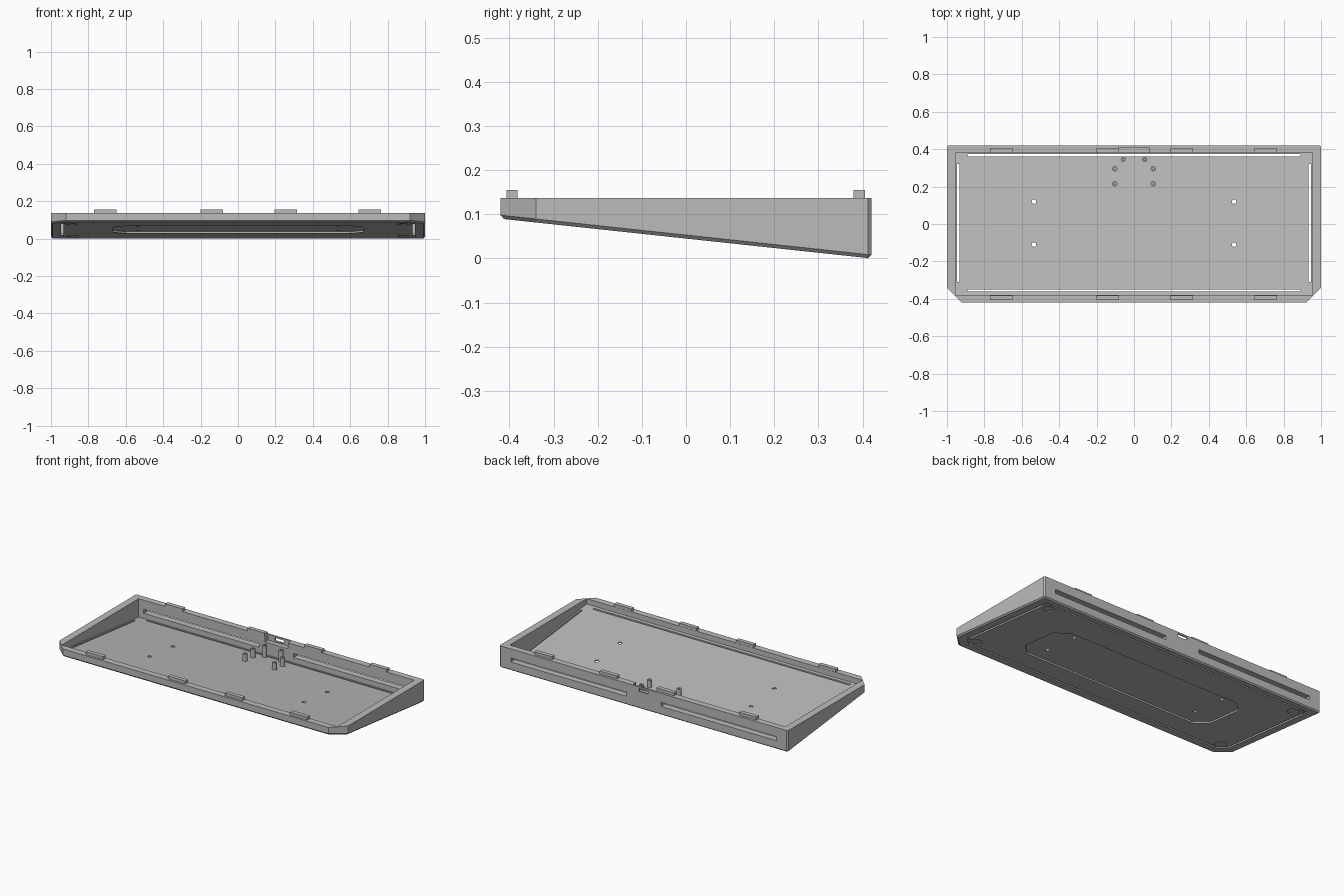
import bpy, bmesh, math

cube = bpy.data.objects.get("Cube")
if cube:
    bpy.data.objects.remove(cube, do_unlink=True)

gray = bpy.data.materials.new("plain gray")
gray.use_nodes = True
GRAY = (0.5, 0.5, 0.5, 1)
gray.diffuse_color = GRAY
gray.node_tree.nodes["Principled BSDF"].inputs["Base Color"].default_value = GRAY

TOP = 0.137      # rim height
FLOOR = 0.018    # floor thickness


def slope(y):
    """Height of the tilted underside."""
    return 0.09 * (0.42 - y) / 0.84


def flat(z):
    return lambda y: z


def tilted(offset):
    return lambda y: slope(y) + offset


def prism(name, outline, low, high, bevel=None):
    """Extrude an outline between two heights that depend on y."""
    bm = bmesh.new()
    a = [bm.verts.new((x, y, low(y))) for x, y in outline]
    b = [bm.verts.new((x, y, high(y))) for x, y in outline]
    bm.faces.new(a[::-1])
    bm.faces.new(b)
    n = len(a)
    for i in range(n):
        j = (i + 1) % n
        bm.faces.new((a[i], a[j], b[j], b[i]))
    bmesh.ops.recalc_face_normals(bm, faces=bm.faces)
    if bevel:
        edges = [e for e in bm.edges if all(v in a for v in e.verts)
                 or all(v.co.y > 0.4 for v in e.verts)
                 and abs(e.verts[0].co.x - e.verts[1].co.x) < 0.01]
        bmesh.ops.bevel(bm, geom=edges, offset=bevel, segments=1, affect='EDGES')
    mesh = bpy.data.meshes.new(name)
    bm.to_mesh(mesh)
    bm.free()
    mesh.materials.append(gray)
    obj = bpy.data.objects.new(name, mesh)
    bpy.context.collection.objects.link(obj)
    return obj


def rect(x0, x1, y0, y1):
    return [(x0, y0), (x1, y0), (x1, y1), (x0, y1)]


def circle(cx, cy, r, n=24):
    return [(cx + r * math.cos(math.tau * i / n), cy + r * math.sin(math.tau * i / n))
            for i in range(n)]


def clipped(x, y0, y1, front, back=0):
    """Rectangle with clipped front corners and optionally clipped back corners."""
    half = [(x - front, y0), (x, y0 + front)]
    half += [(x, y1 - back), (x - back, y1)] if back else [(x, y1)]
    return half + [(-px, py) for px, py in reversed(half)]


def cut(obj, outline, low, high, operation='DIFFERENCE'):
    """Boolean a prism into an object, then drop the cutter."""
    tool = prism("cutter", outline, low, high)
    tool.hide_render = True
    mod = obj.modifiers.new("cut", 'BOOLEAN')
    mod.operation, mod.solver, mod.object = operation, 'EXACT', tool
    bpy.context.view_layer.objects.active = obj
    bpy.ops.object.modifier_apply(modifier=mod.name)
    bpy.data.objects.remove(tool, do_unlink=True)


# Wedge tray, hollowed out
case = prism("case", clipped(1, -0.42, 0.42, 0.08), slope, flat(TOP), 0.008)
cut(case, rect(-0.955, 0.955, -0.38, 0.38), tilted(FLOOR), flat(0.3))

# Underside: recessed panel and narrow perimeter groove
cut(case, clipped(0.67, -0.21, 0.17, 0.07, 0.07), tilted(-0.05), tilted(0.01))
groove = prism("groove_ring", clipped(0.946, -0.361, 0.373, 0.05), tilted(-0.05), tilted(0.006))
cut(groove, clipped(0.934, -0.349, 0.361, 0.046), tilted(-0.1), tilted(0.1))
mod = case.modifiers.new("groove", 'BOOLEAN')
mod.solver, mod.object = 'EXACT', groove
bpy.context.view_layer.objects.active = case
bpy.ops.object.modifier_apply(modifier=mod.name)
bpy.data.objects.remove(groove, do_unlink=True)

# Long floor slots at front and back
for y in (-0.355, 0.367):
    cut(case, rect(-0.89, 0.89, y - 0.006, y + 0.006), tilted(-0.05), tilted(0.03))

for s in (-1, 1):
    # Side floor slots
    cut(case, rect(s * 0.94 - 0.006, s * 0.94 + 0.006, -0.31, 0.32), tilted(-0.05), tilted(0.03))
    # Screw holes
    for y in (-0.11, 0.12):
        cut(case, circle(s * 0.535, y, 0.012), tilted(-0.05), tilted(0.05))
    # Foot recesses
    for y in (-0.31, 0.32):
        cut(case, circle(s * 0.885, y, 0.034), tilted(-0.05), tilted(0.004))
    # Long openings through the back wall
    cut(case, rect(s * 0.52 - 0.4, s * 0.52 + 0.4, 0.37, 0.45), flat(0.055), flat(0.08))
    # Notches in the clipped front corners
    corner = [(s * 0.89, -0.45), (s * 1.03, -0.31), (s * 1.1, -0.5)]
    cut(case, corner, flat(0.104), flat(0.13))

# Port pocket inside the back wall and the port opening
cut(case, rect(-0.08, 0.08, 0.36, 0.41), flat(0.1), flat(0.2))
cut(case, rect(-0.032, 0.032, 0.4, 0.45), flat(0.108), flat(0.127))

# Locating tabs on the front and back rims
for i, x in enumerate((-0.71, -0.14, 0.255, 0.705)):
    for side, y in (("front", -0.394), ("back", 0.392)):
        prism(f"{side}_tab_{i + 1}", rect(x - 0.06, x + 0.06, y - 0.013, y + 0.013),
              flat(TOP - 0.002), flat(0.155))

# Hollow mounting posts for the circuit board
for i, (x, y, top) in enumerate([(0.057, 0.345, 0.1), (0.103, 0.295, 0.085), (0.103, 0.215, 0.085)]):
    for side, s in (("left", 1), ("right", -1)):
        post = prism(f"{side}_post_{i + 1}", circle(s * x, y, 0.014), tilted(FLOOR - 0.004), flat(top))
        cut(post, circle(s * x, y, 0.006, 12), flat(top - 0.03), flat(top + 0.05))
